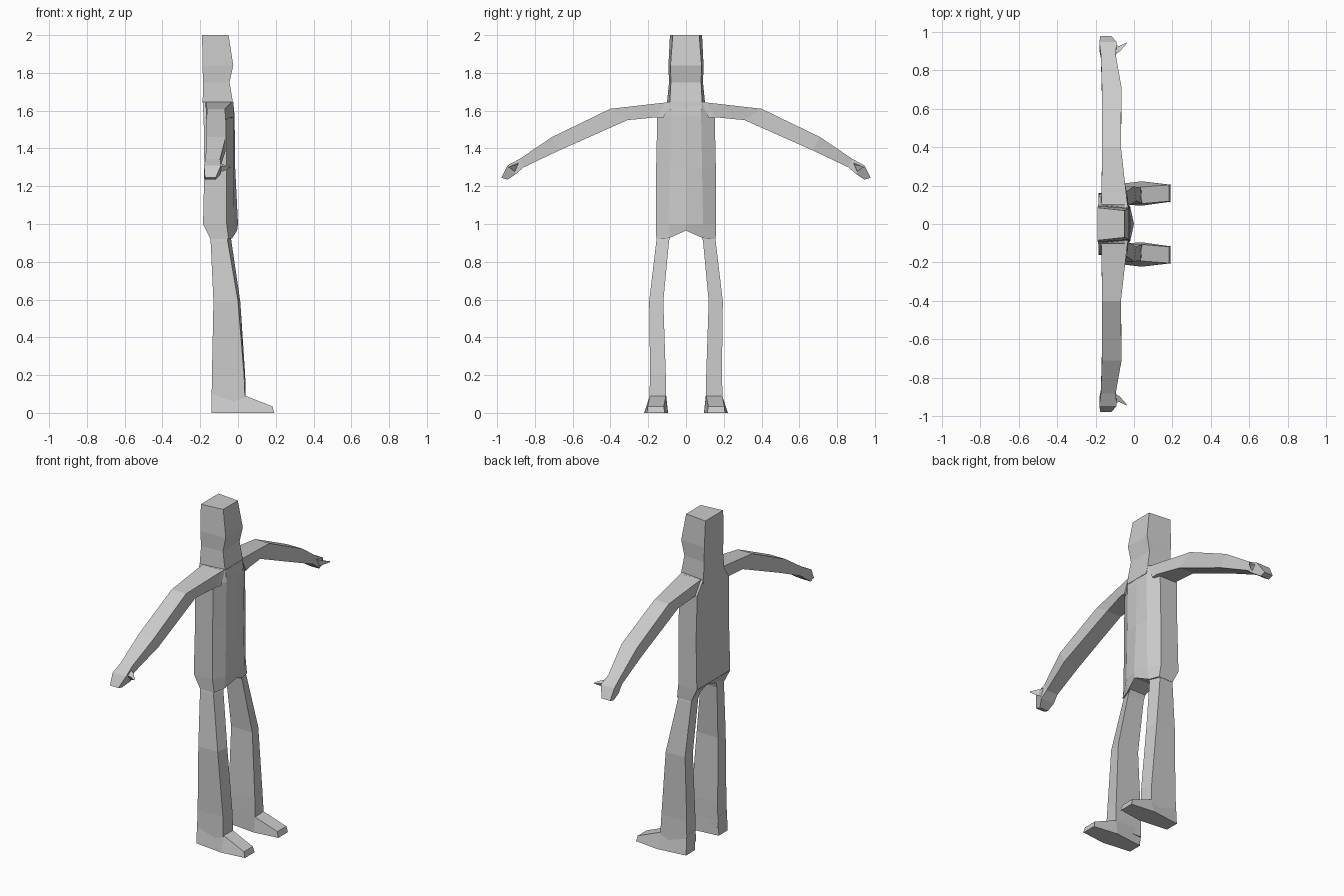
import bpy, bmesh

mat = bpy.data.materials.new("light grey")
mat.diffuse_color = (0.6, 0.6, 0.6, 1)


def loft(name, rings):
    """Skin a stack of cross-sections, cap the ends and mirror across y = 0."""
    bm = bmesh.new()
    vs = [[bm.verts.new(p) for p in r] for r in rings]
    n = len(rings[0])
    for a, b in zip(vs, vs[1:]):
        for i in range(n):
            j = (i + 1) % n
            bm.faces.new((a[i], a[j], b[j], b[i]))
    bm.faces.new(vs[0])
    bm.faces.new(vs[-1])
    bmesh.ops.recalc_face_normals(bm, faces=bm.faces)
    # open the half along the symmetry plane
    inner = [f for f in bm.faces if all(abs(v.co.y) < 1e-5 for v in f.verts)]
    bmesh.ops.delete(bm, geom=inner, context='FACES')
    me = bpy.data.meshes.new(name)
    bm.to_mesh(me)
    bm.free()
    me.materials.append(mat)
    ob = bpy.data.objects.new(name, me)
    bpy.context.collection.objects.link(ob)
    m = ob.modifiers.new("mirror", 'MIRROR')
    m.use_axis = (False, True, False)
    return ob


def half(z, xb, yb, xf, yf):
    return [(xb, 0, z), (xb, yb, z), (xf, yf, z), (xf, 0, z)]


def box(z, xb, xfi, xfo, y0, y1):
    return [(xb, y0, z), (xb, y1, z), (xfo, y1, z), (xfi, y0, z)]


# Head and neck
loft("head", [half(1.60, -.185, .10, -.02, .08),
              half(1.65, -.187, .10, -.028, .085),
              half(1.75, -.185, .09, -.045, .08),
              half(1.84, -.188, .093, -.025, .082),
              half(2.00, -.19, .085, -.05, .07)])


# Torso: chamfered front corners, arched crotch
def body(z, xb, ys, xs, xp, yp, xc):
    return [(xb, 0, z), (xb, ys, z), (xs, ys, z), (xp, yp, z), (xc, 0, z)]


loft("torso", [
    [(-.145, 0, .965), (-.145, .157, .92), (-.05, .157, .92), (-.03, .09, .925), (-.005, 0, .965)],
    body(1.00, -.185, .16, -.06, -.02, .09, 0),
    body(1.30, -.178, .158, -.06, -.022, .085, -.015),
    body(1.57, -.182, .152, -.06, -.022, .08, -.018),
    body(1.645, -.186, .10, -.05, -.025, .08, -.025)])

# Legs
loft("legs", [box(.05, -.14, .042, .038, .105, .195),
              box(.20, -.138, .038, .032, .107, .19),
              box(.59, -.13, .012, 0, .12, .195),
              box(.91, -.145, -.035, -.055, .09, .157),
              box(.97, -.15, -.045, -.065, .07, .145)])


# Feet: sections running heel to toe
def foot(x, a0, a1, b0, b1, z):
    return [(x, a0, 0), (x, a1, 0), (x, b1, z), (x, b0, z)]


loft("feet", [foot(-.14, .115, .20, .108, .192, .12),
              foot(.04, .095, .222, .106, .192, .09),
              foot(.182, .115, .205, .118, .203, .035),
              foot(.19, .112, .207, .113, .206, .004)])


# Arms and hands: sections running shoulder to fingertips
def arm(yt, zt, yb, zb, xb, xf):
    return [(xb, yt, zt), (xf, yt, zt), (xf, yb, zb), (xb, yb, zb)]


loft("arms", [arm(.08, 1.648, .12, 1.56, -.175, -.03),
              arm(.11, 1.643, .155, 1.565, -.17, -.035),
              arm(.40, 1.61, .31, 1.55, -.165, -.068),
              arm(.71, 1.46, .67, 1.39, -.167, -.065),
              arm(.88, 1.345, .86, 1.30, -.172, -.095),
              arm(.945, 1.31, .90, 1.265, -.18, -.09),
              arm(.978, 1.245, .945, 1.235, -.175, -.118)])

# Thumbs
loft("thumbs", [[(-.11, .88, 1.33), (-.11, .93, 1.31), (-.11, .90, 1.275)],
                [(-.075, .895, 1.315), (-.075, .925, 1.305), (-.075, .91, 1.28)],
                [(-.04, .935, 1.305), (-.04, .942, 1.30), (-.04, .935, 1.297)]])
